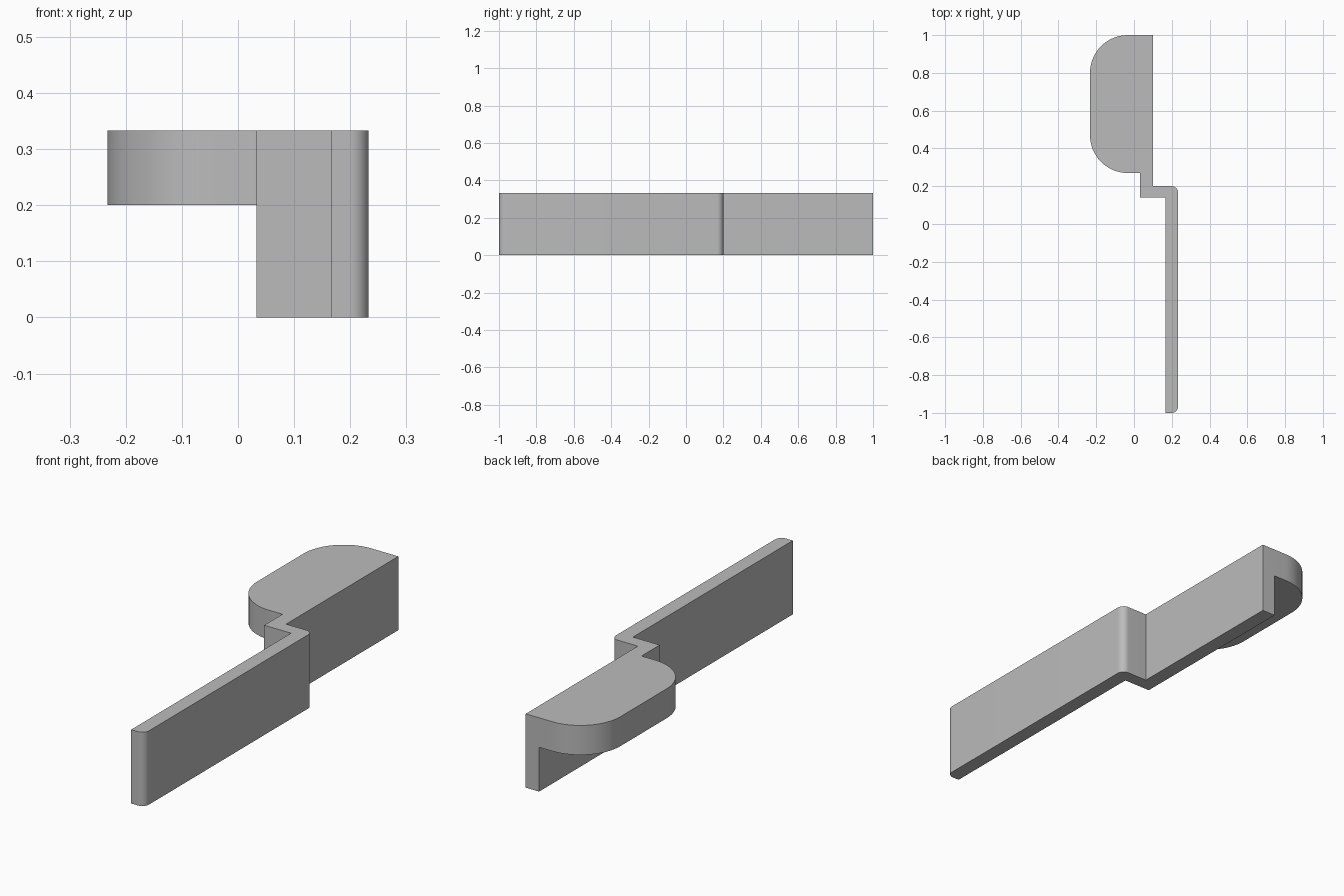
import bpy
import bmesh
from math import radians, sin, cos, pi
from mathutils import Vector

cube = bpy.data.objects.get("Cube")
if cube:
    bpy.data.objects.remove(cube, do_unlink=True)

grey = bpy.data.materials.new("plain grey")
grey.use_nodes = True
colour = (0.5, 0.5, 0.5, 1)
grey.diffuse_color = colour
grey.node_tree.nodes["Principled BSDF"].inputs["Base Color"].default_value = colour


def rounded_outline(corners, steps=16):
    """Expand (x, y, radius) right-angle corners into points with arcs."""
    points = []
    for i, (x, y, radius) in enumerate(corners):
        here = Vector((x, y))
        if not radius:
            points.append(here)
            continue
        before = (Vector(corners[i - 1][:2]) - here).normalized()
        after = (Vector(corners[(i + 1) % len(corners)][:2]) - here).normalized()
        centre = here + (before + after) * radius
        for s in range(steps + 1):
            a = s / steps * pi / 2
            points.append(centre - (after * cos(a) + before * sin(a)) * radius)
    return points


def prism(name, corners, bottom, top):
    bm = bmesh.new()
    base = bm.faces.new([bm.verts.new((p.x, p.y, bottom)) for p in rounded_outline(corners)])
    walls = bmesh.ops.extrude_face_region(bm, geom=[base])
    moved = [g for g in walls["geom"] if isinstance(g, bmesh.types.BMVert)]
    bmesh.ops.translate(bm, verts=moved, vec=(0, 0, top - bottom))
    bmesh.ops.recalc_face_normals(bm, faces=bm.faces)
    mesh = bpy.data.meshes.new(name)
    bm.to_mesh(mesh)
    bm.free()
    mesh.materials.append(grey)
    obj = bpy.data.objects.new(name, mesh)
    bpy.context.collection.objects.link(obj)
    return obj


height = 0.333
far, near = 0.233, 0.167    # long arm faces
inner, outer = 0.033, 0.1   # offset arm faces

# Stepped bar: long arm, sideways jog and offset arm
bar = prism("stepped_lever", [
    (near, -1, 0), (far, -1, 0.033), (far, 0.2, 0.033), (outer, 0.2, 0),
    (outer, 1, 0), (inner, 1, 0), (inner, 0.14, 0), (near, 0.14, 0)], 0, height)

# Thumb pad with two large round corners
pad = prism("thumb_pad", [
    (outer, 0.27, 0), (outer, 1, 0), (-far, 1, 0.2), (-far, 0.27, 0.2)], 0.2, height)

# Fuse the pad into the bar
union = bar.modifiers.new("join pad", "BOOLEAN")
union.operation = "UNION"
union.solver = "EXACT"
union.object = pad
bpy.ops.object.select_all(action="DESELECT")
bpy.context.view_layer.objects.active = bar
bar.select_set(True)
bpy.ops.object.modifier_apply(modifier=union.name)
bpy.data.objects.remove(pad, do_unlink=True)

# Clear seams in flat areas, then smooth the rounds
bm = bmesh.new()
bm.from_mesh(bar.data)
bmesh.ops.dissolve_limit(bm, angle_limit=radians(0.5), verts=bm.verts, edges=bm.edges)
bm.to_mesh(bar.data)
bm.free()
bpy.ops.object.shade_smooth_by_angle(angle=radians(30))
